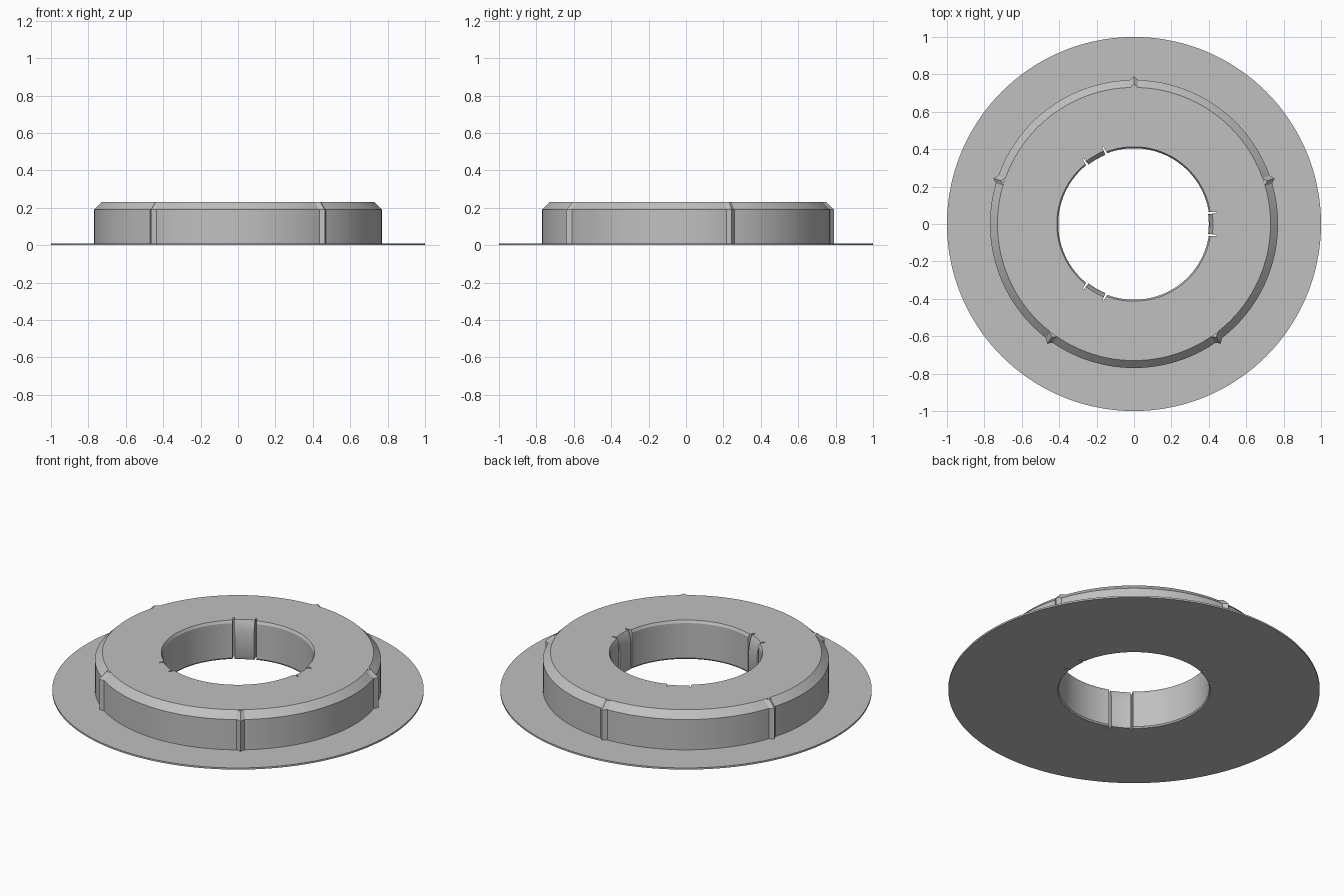
import bpy
import bmesh
from math import cos, sin, radians

if "Cube" in bpy.data.objects:
    bpy.data.objects.remove(bpy.data.objects["Cube"])

grey = bpy.data.materials.new("light grey plastic")
grey.use_nodes = True
colour = (0.53, 0.53, 0.53, 1)
grey.diffuse_color = colour
grey.node_tree.nodes["Principled BSDF"].inputs["Base Color"].default_value = colour


def sweep(name, stations, closed=False):
    """Join (angle, radius/height profile) stations around the z axis."""
    bm = bmesh.new()
    rings = [[bm.verts.new((r * cos(radians(a)), r * sin(radians(a)), z)) for r, z in prof]
             for a, prof in stations]
    n = len(rings[0])
    pairs = list(zip(rings, rings[1:]))
    if closed:
        pairs.append((rings[-1], rings[0]))
    else:
        bm.faces.new(rings[0])
        bm.faces.new(rings[-1])
    for p, q in pairs:
        for i in range(n):
            j = (i + 1) % n
            bm.faces.new((p[i], p[j], q[j], q[i]))
    bmesh.ops.recalc_face_normals(bm, faces=bm.faces)
    mesh = bpy.data.meshes.new(name)
    bm.to_mesh(mesh)
    bm.free()
    mesh.materials.append(grey)
    obj = bpy.data.objects.new(name, mesh)
    bpy.context.collection.objects.link(obj)
    return obj


def smooth(obj):
    bpy.ops.object.select_all(action="DESELECT")
    obj.select_set(True)
    bpy.context.view_layer.objects.active = obj
    bpy.ops.object.shade_smooth_by_angle(angle=radians(25))


TOP, FLANGE, SHOULDER = 0.23, 0.01, 0.19
HUB, BORE, SEGMENTS = 0.77, 0.405, 144

# Flange, chamfered hub and bore in one turned profile
outline = [(BORE + 0.006, 0), (1, 0), (1, FLANGE), (HUB, FLANGE), (HUB, SHOULDER),
           (HUB - 0.04, TOP), (BORE + 0.008, TOP), (BORE, TOP - 0.015), (BORE, 0.008)]
body = sweep("flanged_hub", [(i * 360 / SEGMENTS, outline) for i in range(SEGMENTS)], True)

# Pockets that leave a slit on each side of the clips
for angle in (0, 120, 240):
    bpy.ops.mesh.primitive_cube_add(size=1, location=(0.39 * cos(radians(angle)),
                                    0.39 * sin(radians(angle)), 0.1),
                                    rotation=(0, 0, radians(angle)))
    cutter = bpy.context.object
    cutter.name = "clip_pocket_cutter"
    cutter.scale = (0.1, 0.13, 0.6)
    cutter.hide_render = True
    cut = body.modifiers.new("pocket", "BOOLEAN")
    cut.operation = "DIFFERENCE"
    cut.solver = "EXACT"
    cut.object = cutter
    bpy.context.view_layer.objects.active = body
    bpy.ops.object.modifier_apply(modifier=cut.name)
    bpy.data.objects.remove(cutter)
smooth(body)

# Three bore clips, leaning outward at the top
clip = [(0.45, 0), (0.408, 0), (0.4, 0.02), (0.4, 0.14), (0.405, 0.18),
        (0.412, 0.21), (0.422, TOP), (0.45, TOP)]
for k in range(3):
    smooth(sweep(f"bore_clip_{k + 1}", [(k * 120 + a, clip) for a in (-7.5, -3.75, 0, 3.75, 7.5)]))


def rib_profile(out):
    return [(0.72, 0.005), (HUB + out, 0.005), (HUB + out, SHOULDER),
            (HUB - 0.04 + out, TOP), (0.72, TOP - 0.001)]


# Five pointed grip ribs following the hub side and chamfer
for k in range(5):
    mid = 90 + k * 72
    sweep(f"grip_rib_{k + 1}", [(mid - 1.8, rib_profile(-0.002)), (mid, rib_profile(0.02)),
                                (mid + 1.8, rib_profile(-0.002))])
